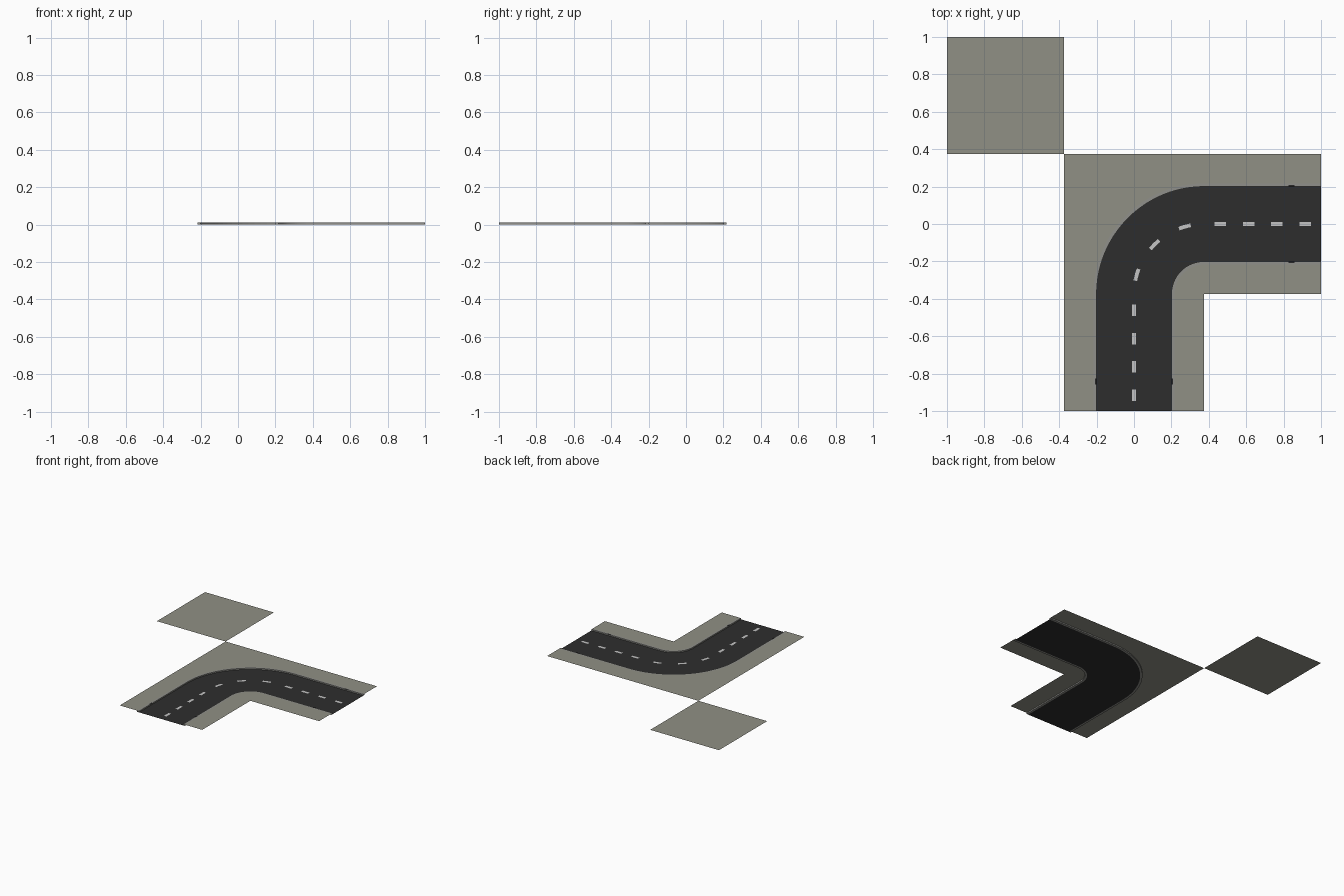
import bpy, bmesh, math

if "Cube" in bpy.data.objects:
    bpy.data.objects.remove(bpy.data.objects["Cube"])

R = 0.375          # bend radius of the road centreline, pivot at (R, -R)
ROAD, KERB = 0.2, 0.217
TOP = 0.01         # height of kerbs and verge


def mat(name, r, g, b):
    m = bpy.data.materials.new(name)
    m.diffuse_color = (r, g, b, 1)
    m.use_nodes = True
    m.node_tree.nodes["Principled BSDF"].inputs["Base Color"].default_value = m.diffuse_color
    return m


ASPHALT = mat("asphalt", 0.027, 0.027, 0.027)
VERGE = mat("verge", 0.28, 0.28, 0.235)
STONE = mat("kerb_stone", 0.28, 0.28, 0.26)
PAINT = mat("road_paint", 0.55, 0.55, 0.55)
IRON = mat("drain_iron", 0.02, 0.02, 0.02)


def finish(name, bm, material):
    bmesh.ops.remove_doubles(bm, verts=bm.verts, dist=1e-5)
    me = bpy.data.meshes.new(name)
    bm.to_mesh(me)
    bm.free()
    me.materials.append(material)
    ob = bpy.data.objects.new(name, me)
    bpy.context.collection.objects.link(ob)
    return ob


# a station is (straight distance before/after the bend, bend angle)
BEND = [(0, math.radians(180 - 90 * i / 24)) for i in range(25)]
WHOLE = [(-(1 - R), math.pi)] + BEND + [(1 - R, math.pi / 2)]


def place(station, d, z, square=False):
    """Point at offset d (outer side positive) from the centreline."""
    s, a = station
    r = R + d
    if square:
        r /= max(abs(math.cos(a)), abs(math.sin(a)))
    x, y = R + r * math.cos(a), -R + r * math.sin(a)
    return (x, y + s, z) if s < 0 else (x + s, y, z)


def strip(name, stations, d0, d1, z, material, square=False):
    """Flat ribbon along the road, facing up."""
    bm = bmesh.new()
    inner = [bm.verts.new(place(s, d0, z)) for s in stations]
    outer = [bm.verts.new(place(s, d1, z, square)) for s in stations]
    for i in range(len(stations) - 1):
        bm.faces.new((inner[i], inner[i + 1], outer[i + 1], outer[i]))
    bmesh.ops.dissolve_degenerate(bm, dist=1e-5, edges=bm.edges)
    return finish(name, bm, material)


def kerb(name, d0, d1):
    """Square-section kerb swept along the road."""
    bm = bmesh.new()
    rings = [[bm.verts.new(place(s, d, z)) for d, z in
              ((d0, 0), (d1, 0), (d1, TOP), (d0, TOP))] for s in WHOLE]
    for a, b in zip(rings, rings[1:]):
        for i in range(4):
            j = (i + 1) % 4
            bm.faces.new((a[i], a[j], b[j], b[i]))
    bm.faces.new(rings[0])
    bm.faces.new(rings[-1])
    bmesh.ops.recalc_face_normals(bm, faces=bm.faces)
    finish(name, bm, STONE)


def plate(name, x0, x1, y0, y1, z, material):
    bm = bmesh.new()
    bm.faces.new([bm.verts.new(p) for p in
                  ((x0, y0, z), (x1, y0, z), (x1, y1, z), (x0, y1, z))])
    finish(name, bm, material)


# road surface, kerbs and verges
strip("road", WHOLE, -ROAD, ROAD, 0, ASPHALT)
kerb("outer_kerb", ROAD, KERB)
kerb("inner_kerb", -KERB, -ROAD)
strip("outer_verge", WHOLE, KERB, R, TOP, VERGE, square=True)
strip("inner_verge", WHOLE, -R, -KERB, TOP, VERGE)

# detached square of verge at the far corner
plate("corner_verge", -1, -R, R, 1, TOP, VERGE)

# dashed centre line on the straights
for i in range(4):
    c = 0.461 + 0.1515 * i
    plate("dash_across", c - 0.031, c + 0.031, -0.011, 0.011, 0.0015, PAINT)
    plate("dash_along", -0.011, 0.011, -c - 0.031, -c + 0.031, 0.0015, PAINT)

# dashes round the bend
for deg in (164, 135, 106):
    arc = [(0, math.radians(deg + 5 - 2.5 * k)) for k in range(5)]
    strip("dash_bend", arc, -0.01, 0.01, 0.0015, PAINT)

# small drains set into the kerbs
for side in (-1, 1):
    e = 0.203 * side
    plate("drain_across", 0.825, 0.857, e - 0.006, e + 0.006, TOP + 0.0008, IRON)
    plate("drain_along", e - 0.006, e + 0.006, -0.857, -0.825, TOP + 0.0008, IRON)
